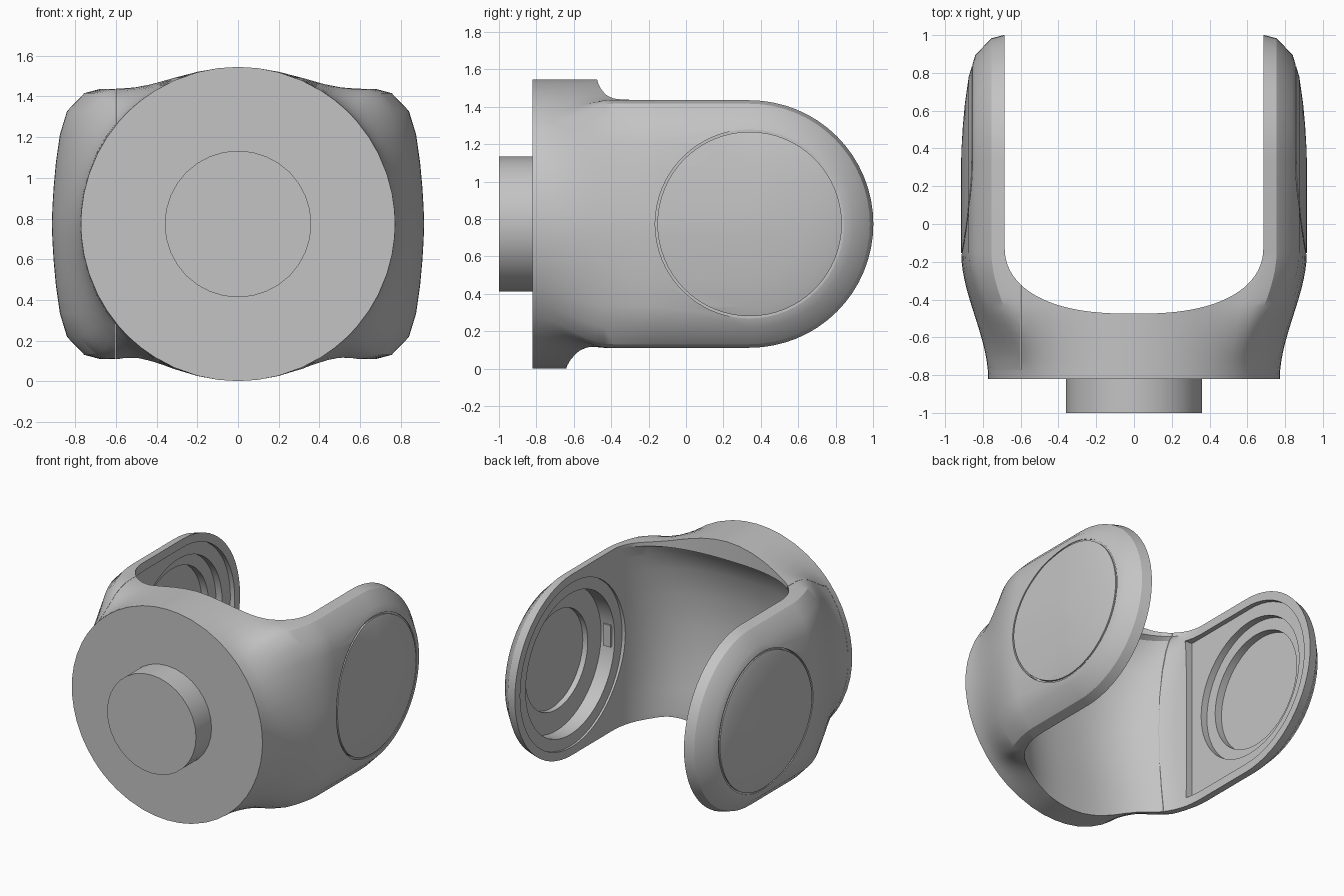
import bpy, bmesh, math
from mathutils import Matrix, Vector

cube = bpy.data.objects.get("Cube")
if cube:
    bpy.data.objects.remove(cube, do_unlink=True)

ZC, PIVOT, COLLAR, FRONT = 0.773, 0.34, 0.772, -0.82

grey = bpy.data.materials.new("plain grey")
grey.use_nodes = True
grey.diffuse_color = (0.55, 0.55, 0.55, 1)
grey.node_tree.nodes["Principled BSDF"].inputs["Base Color"].default_value = grey.diffuse_color


def make_object(name, bm):
    bmesh.ops.remove_doubles(bm, verts=bm.verts, dist=1e-5)
    bmesh.ops.recalc_face_normals(bm, faces=bm.faces)
    mesh = bpy.data.meshes.new(name)
    bm.to_mesh(mesh)
    bm.free()
    mesh.materials.append(grey)
    obj = bpy.data.objects.new(name, mesh)
    bpy.context.collection.objects.link(obj)
    return obj


def skin(bm, rows, closed=False):
    """Quads between neighbouring rows of points."""
    rows = [[bm.verts.new(p) for p in row] for row in rows]
    for a, b in zip(rows, rows[1:]):
        n = len(a)
        for i in range(n if closed else n - 1):
            bm.faces.new((a[i], a[(i + 1) % n], b[(i + 1) % n], b[i]))
    return rows


def cylinder(name, radius, start, end, axis="X", segments=64):
    """Cylinder between two positions on the pivot axis or the y axis."""
    bm = bmesh.new()
    mid = (start + end) / 2
    if axis == "X":
        place = Matrix.Translation((mid, PIVOT, ZC)) @ Matrix.Rotation(math.pi / 2, 4, "Y")
    else:
        place = Matrix.Translation((0, mid, ZC)) @ Matrix.Rotation(math.pi / 2, 4, "X")
    bmesh.ops.create_cone(bm, cap_ends=True, segments=segments, radius1=radius,
                          radius2=radius, depth=abs(end - start), matrix=place)
    return make_object(name, bm)


def box(name, low, high):
    bm = bmesh.new()
    low, high = Vector(low), Vector(high)
    bmesh.ops.create_cube(bm, size=1, matrix=Matrix.Translation((low + high) / 2)
                          @ Matrix.Diagonal((*(high - low), 1)))
    return make_object(name, bm)


def ring(name, outer, inner, start, end):
    """Tube around the pivot axis."""
    bm = bmesh.new()
    rows = []
    for r, x in ((outer, start), (outer, end), (inner, end), (inner, start), (outer, start)):
        rows.append([(x, PIVOT + r * math.cos(a * math.tau / 64), ZC + r * math.sin(a * math.tau / 64))
                     for a in range(64)])
    skin(bm, rows, closed=True)
    return make_object(name, bm)


def cut(target, cutter):
    mod = target.modifiers.new("cut", "BOOLEAN")
    mod.operation, mod.solver, mod.object = "DIFFERENCE", "EXACT", cutter
    bpy.context.view_layer.objects.active = target
    bpy.ops.object.modifier_apply(modifier=mod.name)
    bpy.data.objects.remove(cutter, do_unlink=True)


# Yoke body: round collar blending into two round-ended, chamfered arms
half = [(.915, 0), (.912, .08), (.906, .18), (.895, .3), (.875, .44), (.84, .555),
        (.755, .643), (.68, .663), (.6, .665), (.52, .671), (.43, .688), (.32, .718),
        (.2, .748), (.1, .765)]
section = half + [(0, COLLAR)] + [(-x, h) for x, h in reversed(half)]


def ease(y, length):
    t = min(1, (y - FRONT) / length)
    return t * t * (3 - 2 * t)


def straight_row(y, side):
    """Half section; its height settles sooner than its width."""
    wide, high = ease(y, 0.67), ease(y, 0.42)
    row = []
    for x, h in section:
        a = math.atan2(h, x)
        px = COLLAR * math.cos(a) * (1 - wide) + x * wide
        ph = COLLAR * math.sin(a) * (1 - high) + h * high
        row.append((px, y, ZC + side * ph))
    return row


steps = [FRONT + 0.67 * i / 14 for i in range(15)] + [PIVOT]
rows = [straight_row(y, -1) for y in steps]
for i in range(1, 32):
    a = math.pi * i / 32
    rows.append([(x, PIVOT + h * math.sin(a), ZC - h * math.cos(a)) for x, h in section])
rows += [straight_row(y, 1) for y in reversed(steps)]
bm = bmesh.new()
grid = skin(bm, rows)
bm.faces.new(grid[0] + grid[-1][-2:0:-1])
bmesh.ops.dissolve_degenerate(bm, dist=1e-6, edges=bm.edges)
yoke = make_object("yoke_body", bm)

# U-shaped opening between the arms, hollowed behind the top lip
INNER = 0.685


def opening_row(z, depth):
    row = [(INNER, 1.3, z)]
    for i in range(41):
        a = math.pi * i / 40
        c, s = math.cos(a), math.sin(a)
        row.append((INNER * math.copysign(abs(c) ** 0.8, c), -0.12 - depth * s ** 0.9, z))
    return row + [(-INNER, 1.3, z)]


levels = [(-.2, .52), (.15, .52), (.3, .55), (.5, .58), (.75, .6), (1, .58), (1.2, .53),
          (1.32, .47), (1.39, .41), (1.41, .355), (1.8, .355)]
bm = bmesh.new()
grid = skin(bm, [opening_row(z, d) for z, d in levels], closed=True)
bm.faces.new(grid[0])
bm.faces.new(grid[-1])
cut(yoke, make_object("opening_cutter", bm))

# Stepped pockets inside each arm; the right one runs back to the wall
for radius, depth in ((.6, .72), (.505, .77), (.42, .825)):
    cut(yoke, cylinder("terrace_cutter", radius, -0.6, -depth))
cut(yoke, box("pocket_cutter", (-.72, -.26, ZC - .599), (-.61, PIVOT, ZC + .599)))
for radius, depth in ((.6, .70), (.515, .81), (.36, .85)):
    cut(yoke, cylinder("socket_cutter", radius, 0.6, depth))

# Fine circular seams of the outer caps
for side in (-1, 1):
    cut(yoke, ring("cap_seam_cutter", .505, .493, side * .85, side * 1.0))

# Seams of the removable panel on the right side
cut(yoke, box("panel_seam_cutter", (-.601, -.77, -.1), (-.599, .2, 1.7)))
cut(yoke, box("panel_edge_cutter", (-1, -.771, -.1), (-.599, -.769, 1.7)))

# Small stop tab on the socket wall, and the mounting stub
box("stop_tab", (.72, -.19, .7), (.78, -.155, .86))
stub = cylinder("mounting_stub", .36, -1.0, -0.8, axis="Y", segments=32)

for obj in (yoke, stub):
    bpy.ops.object.select_all(action="DESELECT")
    obj.select_set(True)
    bpy.context.view_layer.objects.active = obj
    bpy.ops.object.shade_smooth_by_angle(angle=math.radians(30))
